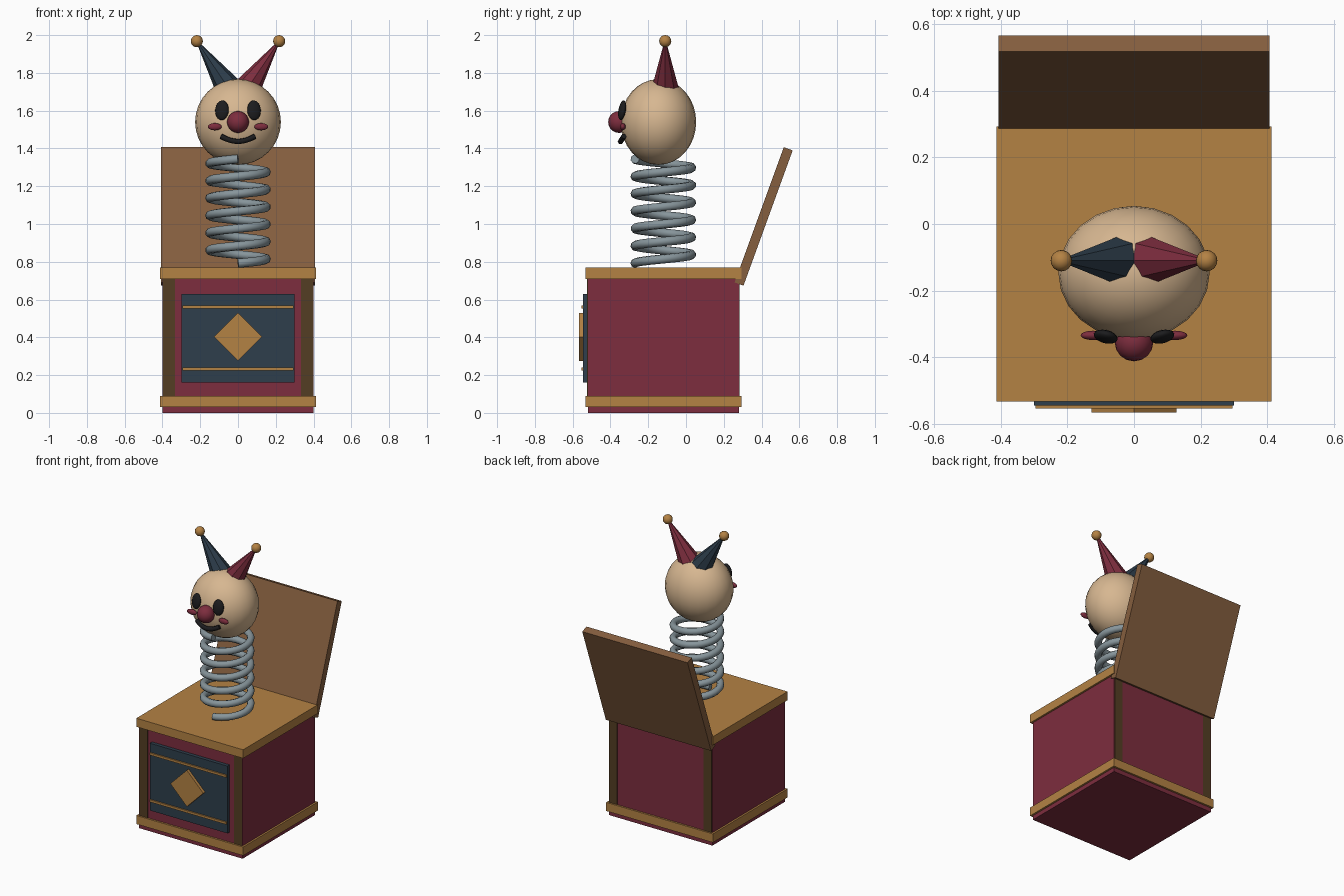
import bpy, bmesh, math
from mathutils import Vector, Matrix

cube = bpy.data.objects.get("Cube")
if cube:
    bpy.data.objects.remove(cube, do_unlink=True)


def material(name, r, g, b):
    rgb = [(c / 255 / 12.92) if c < 11 else ((c / 255 + 0.055) / 1.055) ** 2.4 for c in (r, g, b)]
    m = bpy.data.materials.new(name)
    m.use_nodes = True
    m.diffuse_color = (*rgb, 1)
    m.node_tree.nodes["Principled BSDF"].inputs["Base Color"].default_value = (*rgb, 1)
    return m


RED = material("deep red", 125, 45, 62)
GOLD = material("golden wood", 180, 130, 68)
NAVY = material("dark blue", 46, 62, 76)
BROWN = material("lid brown", 133, 94, 62)
DARK = material("dark brown", 84, 61, 35)
SKIN = material("pale skin", 215, 183, 145)
STEEL = material("spring grey", 135, 149, 155)
BLACK = material("black", 28, 28, 30)


def finish(name, bm, mat, matrix, smooth=False):
    me = bpy.data.meshes.new(name)
    bm.transform(matrix)
    bmesh.ops.recalc_face_normals(bm, faces=bm.faces)
    for f in bm.faces:
        f.smooth = smooth
    bm.to_mesh(me)
    bm.free()
    me.materials.append(mat)
    ob = bpy.data.objects.new(name, me)
    bpy.context.collection.objects.link(ob)
    return ob


def box(name, center, size, mat, rot=Matrix()):
    bm = bmesh.new()
    bmesh.ops.create_cube(bm, size=1)
    return finish(name, bm, mat, Matrix.Translation(center) @ rot @ Matrix.Diagonal((*size, 1)))


def ball(name, center, radii, mat, segs=16, rings=10, rot=Matrix()):
    bm = bmesh.new()
    bmesh.ops.create_uvsphere(bm, u_segments=segs, v_segments=rings, radius=1)
    return finish(name, bm, mat, Matrix.Translation(center) @ rot @ Matrix.Diagonal((*radii, 1)), True)


def tube(name, points, radius, mat, sides):
    cu = bpy.data.curves.new(name, "CURVE")
    cu.dimensions = "3D"
    cu.bevel_depth = radius
    cu.bevel_resolution = sides
    cu.use_fill_caps = True
    sp = cu.splines.new("POLY")
    sp.points.add(len(points) - 1)
    for p, co in zip(sp.points, points):
        p.co = (*co, 1)
    sp.use_smooth = True
    cu.materials.append(mat)
    ob = bpy.data.objects.new(name, cu)
    bpy.context.collection.objects.link(ob)
    return ob


CY = -0.12  # centre of the box and spring in depth
FRONT = CY - 0.4

# Box body with wooden trims
box("box_body", (0, CY, 0.36), (0.8, 0.8, 0.72), RED)
for name, z in (("bottom_trim", 0.06), ("top_trim", 0.74)):
    box(name, (0, CY, z), (0.826, 0.826, 0.06), GOLD)

# Thin corner posts on the front and back faces
for sx, side in ((1, "left"), (-1, "right")):
    for sy, end in ((-1, "front"), (1, "back")):
        box(f"{end}_{side}_post", (sx * 0.365, CY + sy * 0.398, 0.4), (0.062, 0.01, 0.62), DARK)

# Front panel with stripes and a diamond
box("front_panel", (0, FRONT - 0.011, 0.395), (0.6, 0.028, 0.47), NAVY)
for name, z in (("lower_stripe", 0.232), ("upper_stripe", 0.56)):
    box(name, (0, FRONT - 0.028, z), (0.59, 0.012, 0.016), GOLD)
box("panel_diamond", (0, FRONT - 0.033, 0.402), (0.18, 0.026, 0.18), GOLD,
    Matrix.Rotation(math.radians(45), 4, "Y"))

# Open lid leaning back
box("lid", (0, 0.411, 1.04), (0.814, 0.05, 0.762), BROWN, Matrix.Rotation(math.radians(-20), 4, "X"))

# Coil spring
TURNS, STEPS = 6, 32
coil = []
for i in range(TURNS * STEPS + 1):
    a = math.tau * i / STEPS - math.pi / 2
    coil.append((0.15 * math.cos(a), CY + 0.15 * math.sin(a), 0.792 + 0.552 * i / (TURNS * STEPS)))
tube("spring", coil, 0.024, STEEL, 2)

# Head and face
HEAD = Vector((0, -0.146, 1.54))
ball("head", HEAD, (0.227, 0.2, 0.227), SKIN, 24, 16)
ball("nose", (0, -0.354, 1.54), (0.058, 0.058, 0.058), RED)
for s, side in ((1, "left"), (-1, "right")):
    turn = Matrix.Rotation(s * math.radians(14), 4, "Z") @ Matrix.Rotation(math.radians(-10), 4, "X")
    ball(f"{side}_eye", (s * 0.085, -0.338, 1.602), (0.037, 0.018, 0.053), BLACK, rot=turn)
    ball(f"{side}_cheek", (s * 0.123, -0.334, 1.515), (0.037, 0.014, 0.019), RED)
smile = []
for i in range(9):
    t = i / 4 - 1
    smile.append((0.088 * t, -0.347 + 0.018 * t * t, 1.437 + 0.027 * t * t))
tube("mouth", smile, 0.015, BLACK, 1)

# Two pointed hat horns with bells
for s, side, mat in ((1, "left", RED), (-1, "right", NAVY)):
    tip = Vector((s * 0.218, -0.11, 1.968))
    length = 0.36
    tilt = Matrix.Rotation(s * math.radians(34), 4, "Y")
    bm = bmesh.new()
    bmesh.ops.create_cone(bm, cap_ends=True, segments=8, radius1=0.085, radius2=0.004, depth=length)
    finish(f"{side}_hat_horn", bm, mat,
           Matrix.Translation(tip) @ tilt @ Matrix.Translation((0, 0, -length / 2)))
    ball(f"{side}_bell", tip, (0.032, 0.032, 0.032), GOLD)
